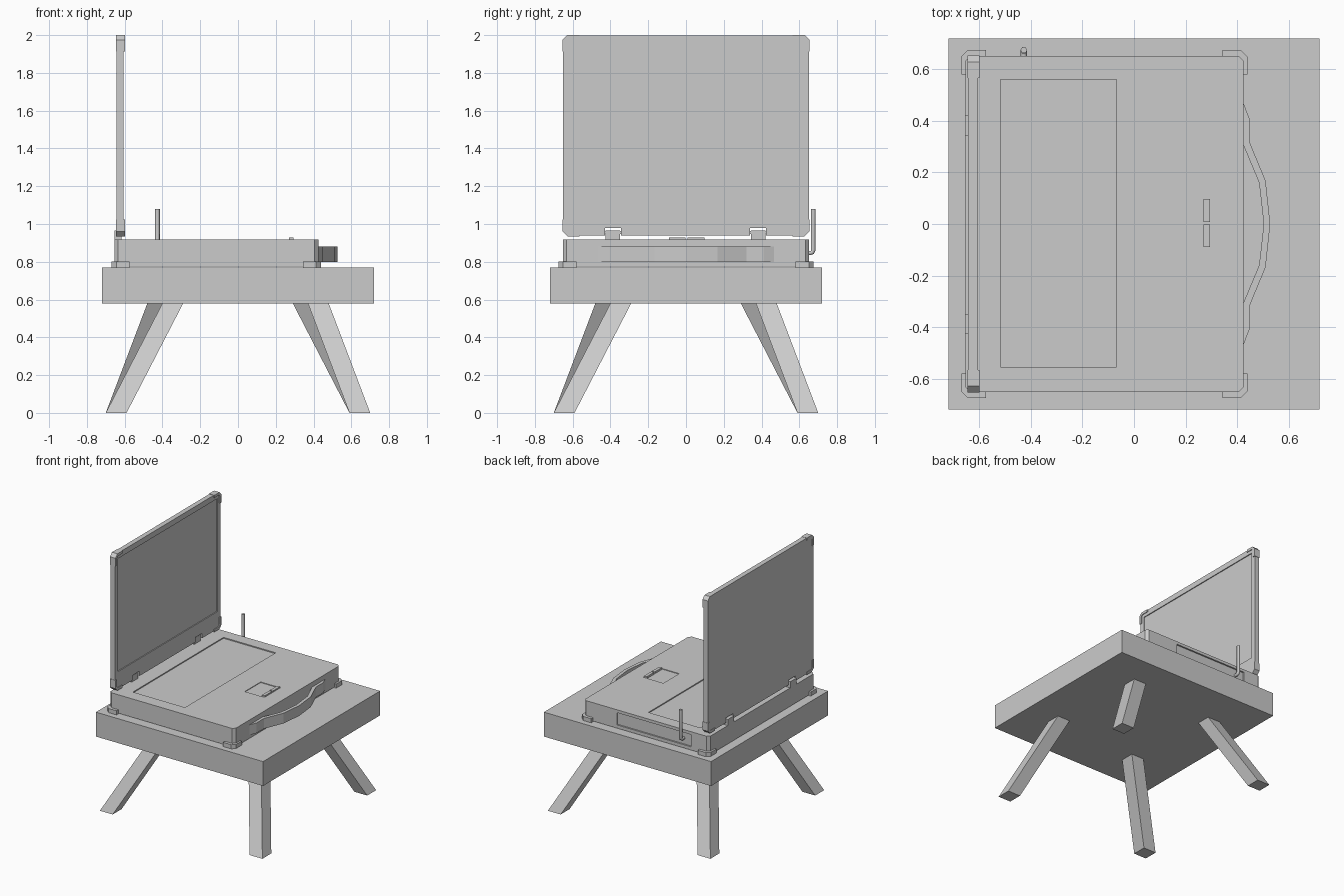
import bpy, bmesh
from mathutils import Vector

if "Cube" in bpy.data.objects:
    bpy.data.objects.remove(bpy.data.objects["Cube"])


def mesh_object(name, bm):
    bmesh.ops.recalc_face_normals(bm, faces=bm.faces)
    me = bpy.data.meshes.new(name)
    bm.to_mesh(me)
    bm.free()
    ob = bpy.data.objects.new(name, me)
    bpy.context.collection.objects.link(ob)
    return ob


def prism(name, pts, axis, lo, hi):
    """Extrude a 2D outline along x (points are y,z) or z (points are x,y)."""
    place = (lambda p, h: (h, *p)) if axis == 'x' else (lambda p, h: (*p, h))
    bm = bmesh.new()
    face = bm.faces.new([bm.verts.new(place(p, lo)) for p in pts])
    ext = bmesh.ops.extrude_face_region(bm, geom=[face])
    verts = [v for v in ext['geom'] if isinstance(v, bmesh.types.BMVert)]
    bmesh.ops.translate(bm, verts=verts, vec=Vector(place((0, 0), hi - lo)))
    return mesh_object(name, bm)


def box(name, x, y, z):
    return prism(name, [(x[0], y[0]), (x[1], y[0]), (x[1], y[1]), (x[0], y[1])], 'z', *z)


def cut(ob, x, y, z):
    """Carve a box-shaped recess out of an object."""
    cutter = box("cutter", x, y, z)
    cutter.hide_render = True
    mod = ob.modifiers.new("recess", 'BOOLEAN')
    mod.operation, mod.solver, mod.object = 'DIFFERENCE', 'EXACT', cutter
    bpy.context.view_layer.objects.active = ob
    bpy.ops.object.modifier_apply(modifier=mod.name)
    bpy.data.objects.remove(cutter)


def chamfered(x0, x1, y0, y1, c):
    return [(x0 + c, y0), (x1 - c, y0), (x1, y0 + c), (x1, y1 - c),
            (x1 - c, y1), (x0 + c, y1), (x0, y1 - c), (x0, y0 + c)]


# Table top
box("table_top", (-.72, .72), (-.72, .72), (.58, .77))

# Splayed legs, each a quarter turn from the last
corners = [(-1, -1), (1, -1), (1, 1), (-1, 1)]
for i in range(4):
    bm = bmesh.new()
    rings = []
    for cx, cy, z in [(-.645, -.645, 0), (-.345, -.425, .58)]:
        ring = []
        for sx, sy in corners:
            x, y = cx + sx * .055, cy + sy * .055
            for _ in range(i):
                x, y = -y, x
            ring.append(bm.verts.new((x, y, z)))
        rings.append(ring)
    a, b = rings
    bm.faces.new(a)
    bm.faces.new(b)
    for k in range(4):
        n = (k + 1) % 4
        bm.faces.new((a[k], a[n], b[n], b[k]))
    mesh_object(f"table_leg_{i + 1}", bm)

# Computer base with keyboard, touchpad and side port recesses
base = prism("computer_base", chamfered(-.654, .425, -.652, .652, .02), 'z', .775, .918)
cut(base, (-.517, -.068), (-.555, .56), (.91, 1))
cut(base, (.125, .295), (-.095, .1), (.913, 1))
cut(base, (-.50, .14), (.64, .7), (.80, .895))

# Touchpad buttons
for side, y in (("left", (.008, .097)), ("right", (-.09, -.002))):
    box(f"touchpad_button_{side}", (.27, .294), y, (.905, .928))

# Corner feet
for sx in (-1, 1):
    for sy in (-1, 1):
        c, r = -.115 + sx * .554, sy * .675
        pts = [(c, r - sy * .095), (c, r - sy * .025), (c - sx * .025, r),
               (c - sx * .095, r), (c - sx * .095, r - sy * .095)]
        prism(f"corner_foot_{'lr'[sx > 0]}{'fb'[sy > 0]}", pts, 'z', .77, .802)

# Carry handle: bowed grip on the edge nearest the user
outer = [(.42, -.48), (.447, -.41), (.447, -.32), (.51, -.168), (.528, 0)]
inner = [(.42, -.315), (.485, -.16), (.503, 0)]
flip = lambda pts: [(x, -y) for x, y in reversed(pts[:-1])]
loop = outer + flip(outer) + list(reversed(inner + flip(inner)))
prism("carry_handle", loop, 'z', .80, .88)

# Screen lid with screen recess and hinge notches
lid = prism("screen_lid", chamfered(-.65, .65, .94, 1.998, .025), 'x', -.643, -.605)
cut(lid, (-.612, -.5), (-.61, .61), (1.075, 1.955))
for i, y in enumerate((-.387, .382)):
    cut(lid, (-.7, -.5), (y - .042, y + .042), (.9, .978))
    # Hinge block
    box(f"hinge_{i + 1}", (-.655, -.618), (y - .038, y + .038), (.90, .966))
    # Hinge pin bridging the notch
    box(f"hinge_pin_{i + 1}", (-.638, -.622), (y - .05, y + .05), (.946, .962))

# Lid corner protectors
for sy in (-1, 1):
    for sz in (-1, 1):
        def corner(a, b):
            return (sy * (.653 - a), 1.4675 + sz * (.5325 - b))
        pts = [corner(*p) for p in [(0, .088), (0, .025), (.025, 0), (.088, 0), (.088, .02),
                                    (.033, .02), (.02, .033), (.02, .088)]]
        prism(f"lid_corner_{'fb'[sy > 0]}{'lu'[sz > 0]}", pts, 'x', -.646, -.599)

# Antenna bent up from the side
cu = bpy.data.curves.new("antenna", 'CURVE')
cu.dimensions = '3D'
cu.bevel_depth, cu.bevel_resolution, cu.use_fill_caps = .013, 1, True
path = [(.63, .846), (.658, .846), (.669, .85), (.674, .862), (.674, 1.08)]
sp = cu.splines.new('POLY')
sp.points.add(len(path) - 1)
for p, (y, z) in zip(sp.points, path):
    p.co = (-.427, y, z, 1)
antenna = bpy.data.objects.new("antenna", cu)
bpy.context.collection.objects.link(antenna)
bpy.ops.object.select_all(action='DESELECT')
antenna.select_set(True)
bpy.context.view_layer.objects.active = antenna
bpy.ops.object.convert(target='MESH')
